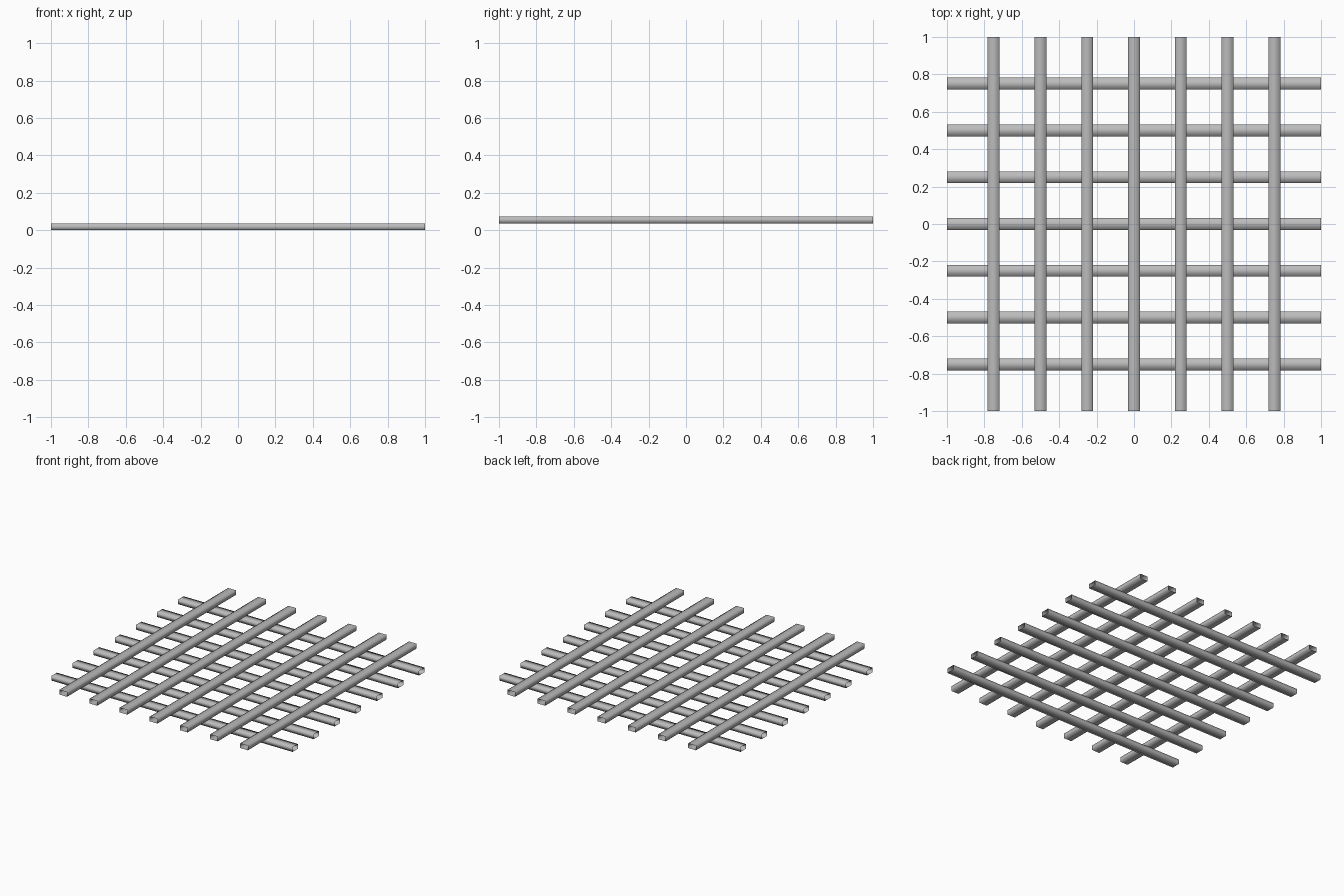
import bpy, bmesh, math
from mathutils import Matrix

old = bpy.data.objects.get("Cube")
if old:
    bpy.data.objects.remove(old, do_unlink=True)

LENGTH, WIDTH, HEIGHT = 2.0, 0.064, 0.035
PITCH, COUNT = 0.25, 7
TOP_Z = 0.037  # underside of the upper layer

steel = bpy.data.materials.new("grey_steel")
steel.use_nodes = True
grey = (0.5, 0.5, 0.5, 1.0)
steel.diffuse_color = grey
steel.node_tree.nodes["Principled BSDF"].inputs["Base Color"].default_value = grey


def bar_mesh(name, angle):
    """Open-ended rectangular tube with softly shaded edges."""
    bm = bmesh.new()
    bmesh.ops.create_cube(bm, size=1.0)
    ends = [f for f in bm.faces if abs(f.normal.x) > 0.9]
    bmesh.ops.delete(bm, geom=ends, context='FACES_ONLY')
    bmesh.ops.scale(bm, vec=(LENGTH, WIDTH, HEIGHT), verts=bm.verts)
    bmesh.ops.rotate(bm, matrix=Matrix.Rotation(angle, 3, 'Z'), verts=bm.verts)
    for f in bm.faces:
        f.smooth = True
    mesh = bpy.data.meshes.new(name)
    bm.to_mesh(mesh)
    bm.free()
    mesh.materials.append(steel)
    return mesh


def place(name, mesh, location):
    obj = bpy.data.objects.new(name, mesh)
    obj.location = location
    bpy.context.collection.objects.link(obj)


cross_mesh = bar_mesh("cross_bar", 0)
long_mesh = bar_mesh("long_bar", math.pi / 2)

# Lower layer runs side to side, upper layer runs front to back
for i in range(COUNT):
    offset = (i - (COUNT - 1) / 2) * PITCH
    place(f"lower_cross_bar_{i + 1}", cross_mesh, (0, offset, HEIGHT / 2))
    place(f"upper_long_bar_{i + 1}", long_mesh, (offset, 0, TOP_Z + HEIGHT / 2))
